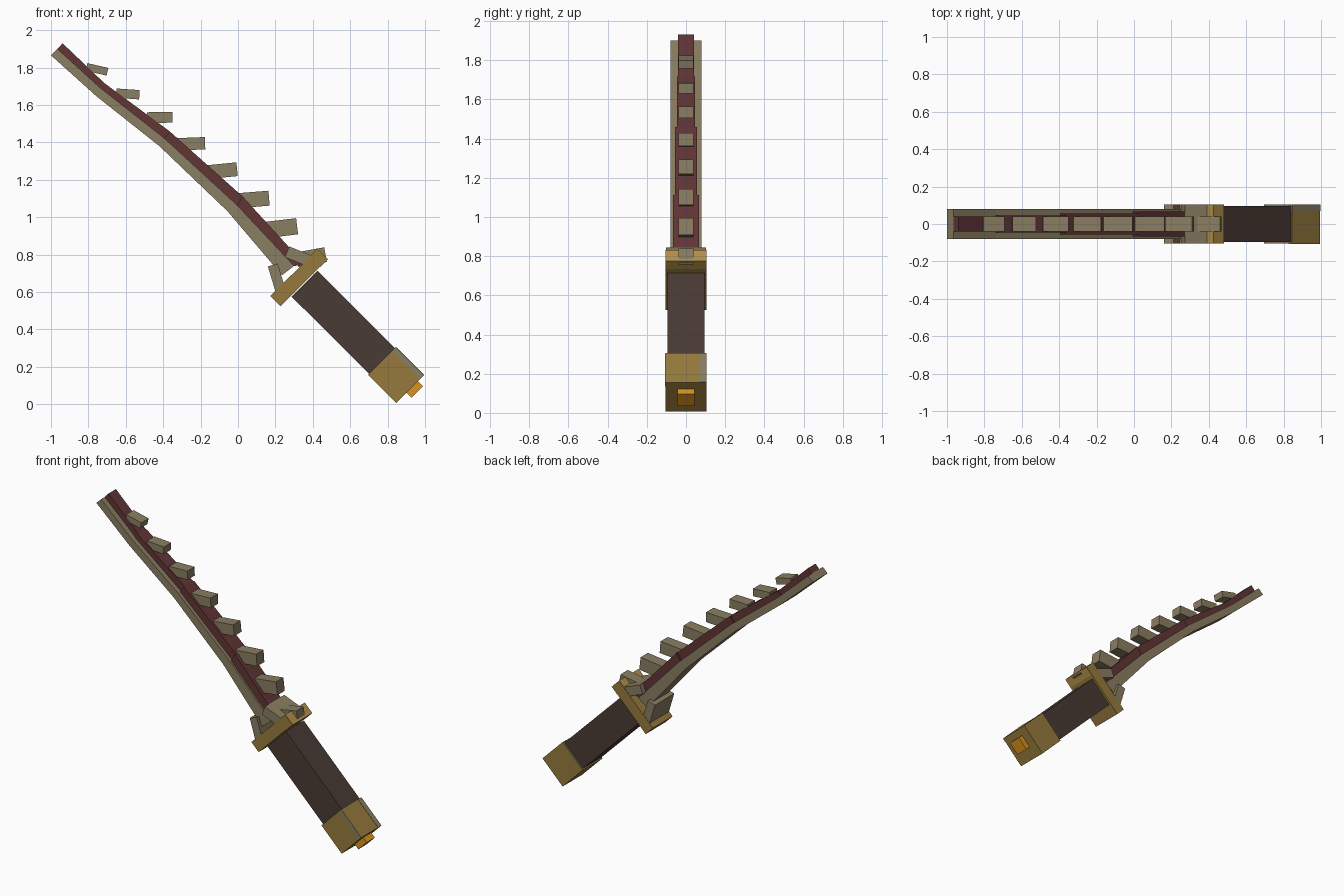
import bpy, bmesh
from mathutils import Vector

cube = bpy.data.objects.get("Cube")
if cube:
    bpy.data.objects.remove(cube, do_unlink=True)


def linear(c):
    return c / 12.92 if c <= 0.04045 else ((c + 0.055) / 1.055) ** 2.4


def material(name, hexcode):
    m = bpy.data.materials.new(name)
    col = [linear(int(hexcode[i:i + 2], 16) / 255) for i in (0, 2, 4)] + [1]
    m.use_nodes = True
    m.diffuse_color = col
    m.node_tree.nodes["Principled BSDF"].inputs["Base Color"].default_value = col
    return m


bone = material("bone", "8A7E62")
red = material("dark red", "623536")
leather = material("brown leather", "4A3B34")
gold = material("old gold", "967A3C")
pale_gold = material("pale gold", "B4924C")
amber = material("amber", "D8921C")


def prism(name, outline, y0, y1, mat):
    """Extrude an xz outline between two y values."""
    bm = bmesh.new()
    face = bm.faces.new([bm.verts.new((x, y0, z)) for x, z in outline])
    ext = bmesh.ops.extrude_face_region(bm, geom=[face])
    verts = [v for v in ext["geom"] if isinstance(v, bmesh.types.BMVert)]
    bmesh.ops.translate(bm, vec=(0, y1 - y0, 0), verts=verts)
    bmesh.ops.recalc_face_normals(bm, faces=bm.faces)
    mesh = bpy.data.meshes.new(name)
    bm.to_mesh(mesh)
    bm.free()
    mesh.materials.append(mat)
    ob = bpy.data.objects.new(name, mesh)
    bpy.context.collection.objects.link(ob)
    return ob


def bar(name, a, b, thick, half, mat, y=0):
    """Box whose axis runs from a to b in the xz plane."""
    a, b = Vector(a), Vector(b)
    d = (b - a).normalized()
    n = Vector((-d.y, d.x)) * thick / 2
    return prism(name, [a - n, b - n, b + n, a + n], y - half, y + half, mat)


# Grip, running diagonally down to the pommel
U = Vector((1, 1)).normalized()    # across the grip
V = Vector((1, -1)).normalized()   # along the grip, towards the pommel
bar("grip", (0.355, 0.645), (0.79, 0.212), 0.195, 0.095, leather)

# Pommel, its worn edges and end knob
P = Vector((0.846, 0.155))
R = 0.105
bar("pommel", P - V * R, P + V * R, 2 * R, R, gold)
edge = P + U * 0.09
bar("pommel_front_wear", edge - V * R, edge + V * R, 0.03, 0.002, bone, -R)
side = P + U * R
bar("pommel_side_wear", side - V * R, side + V * R, 0.004, 0.018, bone, 0.087)
bar("pommel_collar", P - V * (R + 0.003), P - V * R, 2 * R, R, bone)
K = P + V * R + U * 0.016
bar("pommel_knob", K - V * 0.02, K + V * 0.038, 0.088, 0.044, amber)

# Cross guard with a paler upper end
bar("guard", (0.2, 0.552), (0.452, 0.803), 0.076, 0.105, gold)
bar("guard_tip", (0.41, 0.761), (0.453, 0.804), 0.079, 0.104, pale_gold)

# Braces between the guard and the blade
bar("lower_brace", (0.186, 0.745), (0.237, 0.575), 0.055, 0.103, bone)
bar("upper_brace", (0.262, 0.815), (0.425, 0.75), 0.062, 0.103, bone)

# Blade: bone spine and red edge share the same bends
outer = [(-1, 1.866), (-0.757, 1.647), (-0.42, 1.38), (-0.056, 1.032), (0.235, 0.69)]
inner = [(-0.965, 1.9), (-0.74, 1.695), (-0.393, 1.422), (-0.005, 1.065), (0.3, 0.74)]
crest = [(-0.938, 1.93), (-0.714, 1.717), (-0.366, 1.46), (0.024, 1.112), (0.36, 0.745)]
for i, half in enumerate((0.04, 0.046, 0.055, 0.066)):
    j = i + 1
    prism(f"blade_spine_{j}", [outer[i], outer[j], inner[j], inner[i]], -0.079, 0.079, bone)
    prism(f"blade_edge_{j}", [inner[i], inner[j], crest[j], crest[i]], -half, half, red)

# Teeth: outer end x, z, upward tilt (rise per run), thickness, length
teeth = [
    (-0.698, 1.778, -0.23, 0.042, 0.115),
    (-0.527, 1.655, -0.07, 0.05, 0.125),
    (-0.35, 1.535, 0.02, 0.058, 0.135),
    (-0.176, 1.396, 0.04, 0.066, 0.148),
    (-0.005, 1.257, 0.1, 0.074, 0.16),
    (0.166, 1.102, 0.08, 0.08, 0.165),
    (0.316, 0.952, 0.12, 0.087, 0.165),
    (0.468, 0.8, 0.18, 0.08, 0.155),
]
for i, (x, z, tilt, thick, length) in enumerate(teeth):
    d = Vector((1, tilt)).normalized()
    tip = Vector((x, z))
    bar(f"tooth_{i + 1}", tip - d * length, tip, thick, 0.039, bone)
